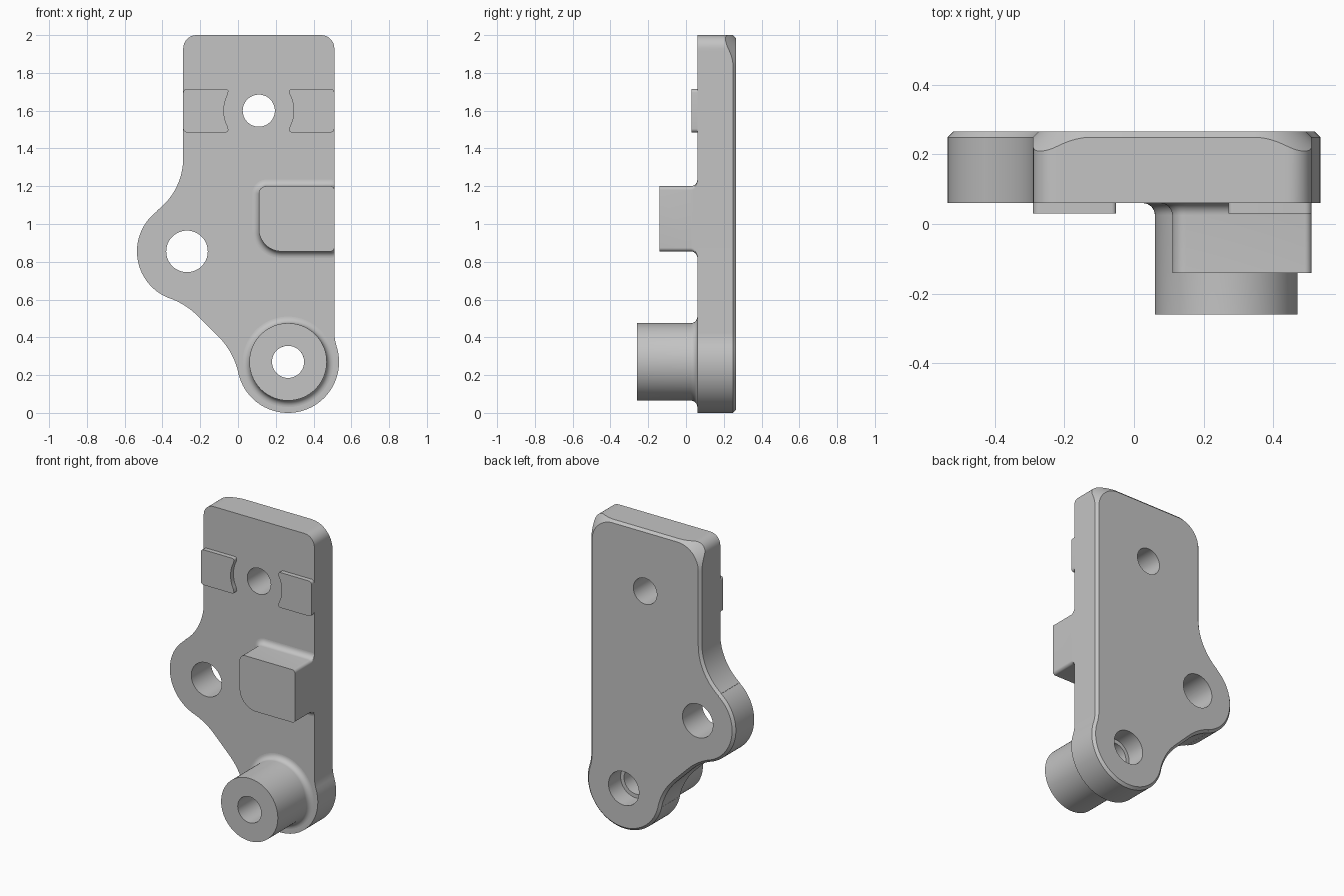
import bpy, bmesh, math

cube = bpy.data.objects.get("Cube")
if cube:
    bpy.data.objects.remove(cube, do_unlink=True)

FRONT, BACK = 0.06, 0.265      # plate faces along y
CHAMFER = 0.016
TOP_HOLE, SIDE_HOLE, BOSS = (0.11, 1.6), (-0.27, 0.855), (0.265, 0.27)

grey = bpy.data.materials.new("light grey")
grey.use_nodes = True
GREY = (0.55, 0.55, 0.55, 1)
grey.diffuse_color = GREY
bsdf = next(n for n in grey.node_tree.nodes if n.type == 'BSDF_PRINCIPLED')
bsdf.inputs["Base Color"].default_value = GREY


def arc(c, r, a0, a1, n=16):
    """Points on an arc in the xz plane, angles in degrees."""
    pts = []
    for i in range(n + 1):
        a = math.radians(a0 + (a1 - a0) * i / n)
        pts.append((c[0] + r * math.cos(a), c[1] + r * math.sin(a)))
    return pts


def ring(pts, y):
    return [(x, y, z) for x, z in pts]


def loft(name, rings, caps=True):
    """Skin closed rings of equal length, optionally closing both ends."""
    bm = bmesh.new()
    vs = [[bm.verts.new(p) for p in r] for r in rings]
    n = len(rings[0])
    for a, b in zip(vs, vs[1:]):
        for i in range(n):
            j = (i + 1) % n
            bm.faces.new((a[i], a[j], b[j], b[i]))
    if caps:
        bm.faces.new(vs[0])
        bm.faces.new(vs[-1])
    bmesh.ops.remove_doubles(bm, verts=bm.verts, dist=1e-5)
    bmesh.ops.recalc_face_normals(bm, faces=bm.faces)
    me = bpy.data.meshes.new(name)
    bm.to_mesh(me)
    bm.free()
    me.materials.append(grey)
    ob = bpy.data.objects.new(name, me)
    bpy.context.collection.objects.link(ob)
    return ob


def select(ob):
    bpy.ops.object.select_all(action='DESELECT')
    ob.select_set(True)
    bpy.context.view_layer.objects.active = ob


def smooth(ob):
    select(ob)
    bpy.ops.object.shade_smooth_by_angle(angle=math.radians(30))


# Plate outline: side wall points, matching back face points and chamfer depth
outer, inner, depth = [], [], []


def edge_arc(c, r, a0, a1, concave=False, n=20):
    outer.extend(arc(c, r, a0, a1, n))
    inner.extend(arc(c, r + (CHAMFER if concave else -CHAMFER), a0, a1, n))
    depth.extend([CHAMFER] * (n + 1))


def top_corner(x, side, r=0.07, R=0.15, n=24):
    """Side wall corner r against a rounder back face corner R."""
    e = CHAMFER + R - r
    cx, cz = x - side * (CHAMFER + R), 2.0 - CHAMFER - R
    for i in range(n + 1):
        k = i if side > 0 else n - i
        a = math.pi / 2 * k / n
        co, si = math.cos(a), math.sin(a)
        lo, hi = R, 2 * R
        for _ in range(30):
            t = (lo + hi) / 2
            if math.hypot(max(t * co - e, 0), max(t * si - e, 0)) < r:
                lo = t
            else:
                hi = t
        outer.append((cx + side * lo * co, cz + lo * si))
        inner.append((cx + side * R * co, cz + R * si))
        depth.append(lo - R)


top_corner(0.51, 1)
top_corner(-0.29, -1)
edge_arc((-0.64, 1.35), 0.35, 0, -53.2, True)
edge_arc(SIDE_HOLE, 0.265, 126.8, 250.1, n=36)
edge_arc((-0.496, 0.23), 0.4, 70.1, 45, True)
edge_arc((-0.388, 0.123), 0.4, 45, 12.7, True)
edge_arc(BOSS, 0.27, 192.7, 377.8, n=48)
edge_arc((0.764, 0.43), 0.254, 197.8, 180, True, n=8)

plate = loft("mounting_plate", [
    ring(outer, FRONT),
    [(x, BACK - d, z) for (x, z), d in zip(outer, depth)],
    ring(inner, BACK)])

# Bolt holes, with a counterbore behind the boss
for c, r, y0 in ((TOP_HOLE, 0.085, 0), (SIDE_HOLE, 0.11, 0),
                 (BOSS, 0.085, 0), (BOSS, 0.11, 0.14)):
    circle = arc(c, r, 0, 360, 64)[:-1]
    cutter = loft("hole_cutter", [ring(circle, y0), ring(circle, 0.4)])
    cutter.hide_render = True
    mod = plate.modifiers.new("hole", 'BOOLEAN')
    mod.operation, mod.solver, mod.object = 'DIFFERENCE', 'EXACT', cutter
    select(plate)
    bpy.ops.object.modifier_apply(modifier=mod.name)
    bpy.data.objects.remove(cutter, do_unlink=True)
smooth(plate)

# Base fillet shared by boss and block: (outward offset, y)
FILLET = 0.035
fillet = [(FILLET * (1 - math.sin(t)), FRONT - FILLET * (1 - math.cos(t)))
          for t in (math.pi / 2 * i / 8 for i in range(9))]

# Hollow round boss
profile = [(0.205 + o, y) for o, y in fillet]
profile += [(0.205, -0.26), (0.085, -0.26), (0.085, FRONT)]
smooth(loft("round_boss", [ring(arc(BOSS, r, 0, 360, 72)[:-1], y)
                           for r, y in profile], caps=False))


# Stop block, flush with the plate's side
def block_outline(o):
    pts = (arc((0.49, 1.18), 0.02 + o, 0, 90, 8)
           + arc((0.15, 1.16), 0.04 + o, 90, 180, 10)
           + arc((0.23, 0.975), 0.12 + o, 180, 270, 16)
           + arc((0.49, 0.875), 0.02 + o, 270, 360, 8))
    return [(min(x, 0.51), z) for x, z in pts]


smooth(loft("stop_block", [ring(block_outline(o), y) for o, y in fillet]
            + [ring(block_outline(0), -0.14)]))

# Pair of raised pads with hollowed inner edges around the top hole
pad = (arc((0.38, 0.095), 0.02, 0, 90, 6)
       + arc((0.174, 0.102), 0.013, 90, 210, 8)
       + arc((0, 0), 0.185, 28, -28, 16)
       + arc((0.174, -0.102), 0.013, 150, 270, 8)
       + arc((0.38, -0.095), 0.02, 270, 360, 6))
for side, name in ((1, "left_pad"), (-1, "right_pad")):
    pts = [(TOP_HOLE[0] + side * u, TOP_HOLE[1] + v) for u, v in pad]
    smooth(loft(name, [ring(pts, FRONT + 0.003), ring(pts, 0.03)]))
